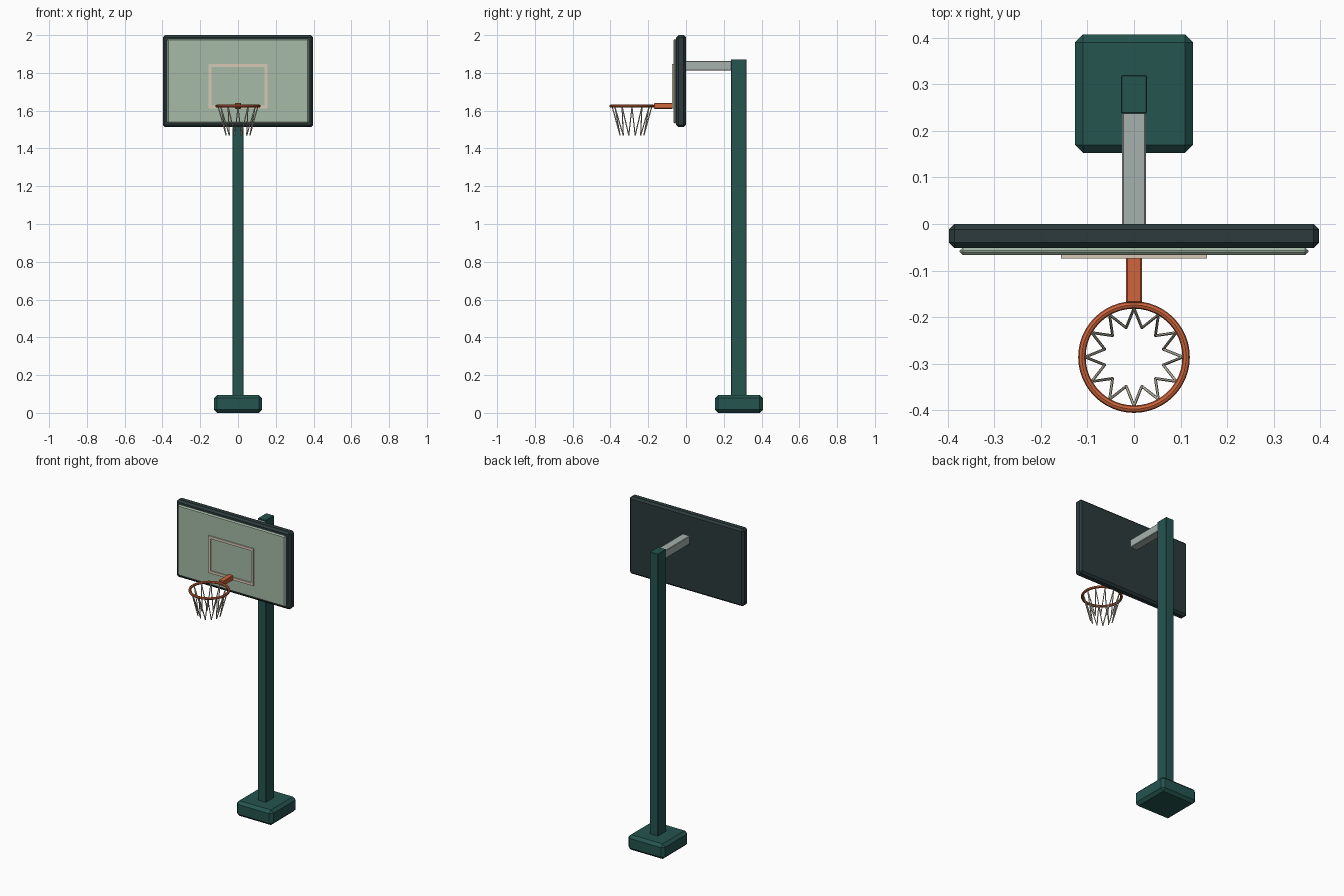
import bpy
from math import sin, cos, pi
from mathutils import Vector

cube = bpy.data.objects.get("Cube")
if cube:
    bpy.data.objects.remove(cube, do_unlink=True)


def material(name, r, g, b):
    m = bpy.data.materials.new(name)
    m.use_nodes = True
    m.diffuse_color = (r, g, b, 1)
    m.node_tree.nodes["Principled BSDF"].inputs["Base Color"].default_value = (r, g, b, 1)
    return m


GREEN = material("dark green paint", 0.018, 0.09, 0.078)
FRAME = material("charcoal frame", 0.025, 0.043, 0.045)
PANEL = material("pale green glass", 0.38, 0.50, 0.39)
STRIPE = material("cream paint", 0.67, 0.58, 0.46)
STEEL = material("grey steel", 0.38, 0.44, 0.42)
ORANGE = material("orange rim", 0.62, 0.13, 0.045)
NET = material("net cord", 0.62, 0.58, 0.47)


def box(name, mat, x, y, z, bevel=0.0):
    """Chamfered box from (min, max) ranges on each axis."""
    ranges = (x, y, z)
    bpy.ops.mesh.primitive_cube_add(size=1, location=[(a + b) / 2 for a, b in ranges])
    ob = bpy.context.object
    ob.name = name
    ob.scale = [b - a for a, b in ranges]
    bpy.ops.object.transform_apply(location=False, rotation=False, scale=True)
    ob.data.materials.append(mat)
    if bevel:
        mod = ob.modifiers.new("chamfer", 'BEVEL')
        mod.width = bevel
        mod.segments = 1
    return ob


# Stand
box("base", GREEN, (-0.127, 0.127), (0.153, 0.407), (0, 0.095), 0.017)
box("post", GREEN, (-0.028, 0.028), (0.238, 0.32), (0.08, 1.872), 0.002)
box("support_arm", STEEL, (-0.026, 0.026), (-0.005, 0.245), (1.813, 1.864), 0.003)

# Backboard
box("backboard_frame", FRAME, (-0.398, 0.398), (-0.052, 0), (1.513, 2.0), 0.012)
box("backboard_panel", PANEL, (-0.375, 0.375), (-0.067, -0.05), (1.533, 1.98), 0.007)

# Painted target square
HALF, W, LOW, HIGH = 0.157, 0.016, 1.612, 1.846
DEPTH = (-0.074, -0.066)
box("target_top", STRIPE, (-HALF, HALF), DEPTH, (HIGH - W, HIGH))
box("target_bottom", STRIPE, (-HALF, HALF), DEPTH, (LOW, LOW + W))
for side, x in (("right", -HALF), ("left", HALF - W)):
    box("target_" + side, STRIPE, (x, x + W), DEPTH, (LOW + W, HIGH - W))

# Hoop
CENTRE = Vector((0, -0.286, 1.624))
box("rim_bracket", ORANGE, (-0.017, 0.017), (-0.17, -0.07), (1.61, 1.64), 0.003)
bpy.ops.mesh.primitive_torus_add(location=CENTRE, major_radius=0.112, minor_radius=0.008,
                                 major_segments=48, minor_segments=8)
rim = bpy.context.object
rim.name = "rim"
rim.data.materials.append(ORANGE)
bpy.ops.object.shade_smooth_by_angle()

# Net: one zigzag cord between an upper and a lower ring of points
LOOPS = 12
curve = bpy.data.curves.new("net", 'CURVE')
curve.dimensions = '3D'
curve.bevel_depth = 0.003
curve.bevel_resolution = 1
curve.use_fill_caps = True


def net_point(i):
    a = pi * i / LOOPS
    r, drop = (0.105, 0.002) if i % 2 == 0 else (0.065, 0.156)
    return CENTRE + Vector((r * cos(a), r * sin(a), -drop))


for i in range(2 * LOOPS):
    strand = curve.splines.new('POLY')
    strand.points.add(1)
    strand.points[0].co = (*net_point(i), 1)
    strand.points[1].co = (*net_point(i + 1), 1)
net = bpy.data.objects.new("net", curve)
bpy.context.collection.objects.link(net)
curve.materials.append(NET)
